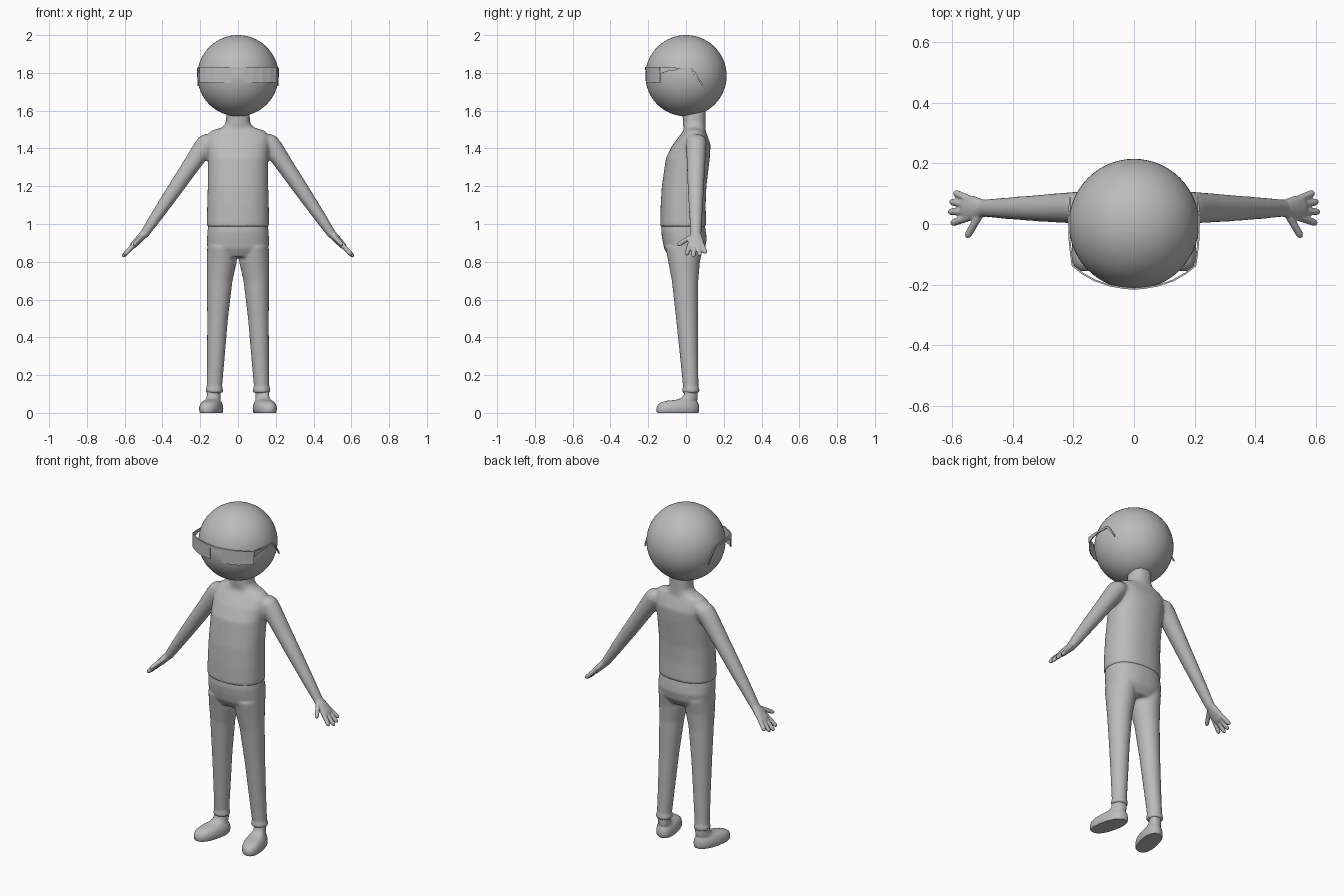
import bpy, bmesh, math
from mathutils import Vector

grey = bpy.data.materials.new("plain_grey")
grey.diffuse_color = (0.5, 0.5, 0.5, 1)


def finish(name, bm):
    bmesh.ops.recalc_face_normals(bm, faces=bm.faces)
    for f in bm.faces:
        f.smooth = True
    me = bpy.data.meshes.new(name)
    bm.to_mesh(me)
    bm.free()
    me.materials.append(grey)
    ob = bpy.data.objects.new(name, me)
    bpy.context.collection.objects.link(ob)
    return ob


def tube(bm, rings, axis=None, power=2.0, n=32):
    """Closed loft through rings of (centre, radius across, radius along y)."""
    rings = [(Vector(c), a, b) for c, a, b in rings]
    d = Vector(axis) if axis else rings[-1][0] - rings[0][0]
    d.normalize()
    v = Vector((0, 1, 0))
    v = (v - d * v.dot(d)).normalized()
    u = v.cross(d)
    loops = []
    for c, a, b in rings:
        loop = []
        for i in range(n):
            t = 2 * math.pi * i / n
            x, y = (math.copysign(abs(k) ** (2 / power), k) for k in (math.cos(t), math.sin(t)))
            loop.append(bm.verts.new(c + u * a * x + v * b * y))
        loops.append(loop)
    for p, q in zip(loops, loops[1:]):
        for i in range(n):
            bm.faces.new((p[i], p[(i + 1) % n], q[(i + 1) % n], q[i]))
    bm.faces.new(loops[0])
    bm.faces.new(loops[-1])


def column(profile):
    """Rings on the centre line from (z, y, half width, half depth)."""
    return [((0, y, z), a, b) for z, y, a, b in profile]


def fuse(ob, voxel, smooth):
    m = ob.modifiers.new("fuse", 'REMESH')
    m.mode, m.voxel_size, m.use_smooth_shade = 'VOXEL', voxel, True
    s = ob.modifiers.new("soften", 'SMOOTH')
    s.factor, s.iterations = 0.5, smooth


UP = (0, 0, 1)

# Head
bm = bmesh.new()
bmesh.ops.create_uvsphere(bm, u_segments=64, v_segments=32, radius=0.215)
bmesh.ops.translate(bm, verts=bm.verts, vec=(0, 0, 1.785))
finish("head", bm)

# Upper body: torso, neck and both arms
bm = bmesh.new()
tube(bm, column([(0.985, -0.015, 0.165, 0.122), (1.1, -0.015, 0.163, 0.119),
                 (1.2, -0.01, 0.16, 0.118), (1.35, 0.01, 0.16, 0.116),
                 (1.42, 0.03, 0.165, 0.1), (1.465, 0.04, 0.165, 0.075),
                 (1.495, 0.045, 0.14, 0.058), (1.51, 0.045, 0.085, 0.058),
                 (1.535, 0.043, 0.064, 0.06), (1.62, 0.043, 0.06, 0.062)]), UP, 2.3, 48)
for s in (1, -1):
    tube(bm, [((s * 0.135, 0.055, 1.455), 0.04, 0.045), ((s * 0.16, 0.055, 1.435), 0.052, 0.054),
              ((s * 0.1875, 0.054, 1.4), 0.052, 0.053), ((s * 0.26, 0.053, 1.293), 0.045, 0.048),
              ((s * 0.34, 0.052, 1.176), 0.04, 0.042), ((s * 0.43, 0.052, 1.044), 0.032, 0.035),
              ((s * 0.495, 0.052, 0.948), 0.024, 0.029), ((s * 0.51, 0.052, 0.93), 0.02, 0.026)])
fuse(finish("torso_and_arms", bm), 0.009, 5)


# Hands: palm, four fingers and thumb
def on_hand(s, x, y):
    return (s * x, y, 0.952 - 1.056 * (x - 0.4925))


bm = bmesh.new()
for s in (1, -1):
    tube(bm, [(on_hand(s, x, y), a, b) for x, y, a, b in
              ((0.475, 0.052, 0.022, 0.027), (0.5, 0.052, 0.022, 0.029), (0.53, 0.052, 0.02, 0.041),
               (0.555, 0.052, 0.017, 0.041), (0.566, 0.052, 0.012, 0.035))])
    for x0, y0, x1, y1 in ((0.54, 0.08, 0.594, 0.104), (0.54, 0.062, 0.607, 0.074),
                           (0.54, 0.042, 0.612, 0.04), (0.54, 0.024, 0.603, 0.002),
                           (0.505, 0.038, 0.553, -0.045)):
        a, b = Vector(on_hand(s, x0, y0)), Vector(on_hand(s, x1, y1))
        tube(bm, [(a.lerp(b, t), r, r) for t, r in
                  ((0, 0.013), (0.5, 0.0125), (0.85, 0.012), (0.95, 0.009), (1, 0.004))], n=16)
fuse(finish("hands", bm), 0.004, 4)

# Trousers: hips, legs and cuffs
bm = bmesh.new()
tube(bm, column([(1.01, -0.015, 0.155, 0.112), (0.96, -0.013, 0.162, 0.118), (0.92, -0.008, 0.164, 0.118),
                 (0.87, -0.008, 0.163, 0.108), (0.825, -0.01, 0.14, 0.08)]), UP, 2.3, 48)
for s in (1, -1):
    tube(bm, [((s * x, y, z), a, b) for x, y, z, a, b in
              ((0.085, -0.01, 0.88, 0.078, 0.1), (0.086, -0.01, 0.8, 0.08, 0.084),
               (0.097, -0.005, 0.7, 0.068, 0.07), (0.108, 0.005, 0.5, 0.055, 0.058),
               (0.117, 0.016, 0.3, 0.047, 0.048), (0.125, 0.025, 0.14, 0.041, 0.041),
               (0.125, 0.026, 0.125, 0.046, 0.046), (0.125, 0.026, 0.105, 0.046, 0.046))], UP)
fuse(finish("trousers", bm), 0.008, 4)

# Shoes with ankles, toes turned outward
bm = bmesh.new()
tube(bm, [((0.128, y, z), a, b) for z, y, a, b in
          ((0, -0.043, 0.053, 0.108), (0.006, -0.043, 0.057, 0.112), (0.025, -0.043, 0.058, 0.113),
           (0.042, -0.041, 0.055, 0.109), (0.055, -0.035, 0.049, 0.098), (0.064, -0.022, 0.042, 0.08),
           (0.069, 0.002, 0.038, 0.058), (0.078, 0.018, 0.036, 0.043), (0.095, 0.025, 0.035, 0.036),
           (0.13, 0.026, 0.035, 0.035))], UP, 2.3, 40)
for v in bm.verts:
    v.co.x -= 0.2 * (v.co.y - 0.026)
ob = finish("shoes", bm)
for p in ob.data.polygons:
    p.use_smooth = len(p.vertices) == 4
m = ob.modifiers.new("pair", 'MIRROR')


# Glasses: upright ribbons along points of (x, y, bottom, top)
def ribbon(name, pts, thick):
    bm = bmesh.new()
    cols = [(bm.verts.new((x, y, lo)), bm.verts.new((x, y, hi))) for x, y, lo, hi in pts]
    for p, q in zip(cols, cols[1:]):
        bm.faces.new((p[0], q[0], q[1], p[1]))
    ob = finish(name, bm)
    for p in ob.data.polygons:
        p.use_smooth = False
    m = ob.modifiers.new("pair", 'MIRROR')
    m.use_mirror_merge = True
    m = ob.modifiers.new("thickness", 'SOLIDIFY')
    m.thickness, m.offset = thick, 0


front = [(0, -0.214), (0.035, -0.211), (0.08, -0.203), (0.13, -0.186), (0.17, -0.163), (0.203, -0.137)]
ribbon("glasses_brow", [(x, y, 1.815, 1.832) for x, y in front], 0.006)
ribbon("glasses_lens", [(x, y, 1.745 + 0.05 * abs(x - 0.1) ** 1.0, 1.818) for x, y in front[1:]], 0.004)
ribbon("glasses_temple", [(0.203, -0.137, 1.795, 1.832), (0.208, -0.1, 1.808, 1.83),
                          (0.213, -0.05, 1.815, 1.827), (0.215, 0.03, 1.81, 1.823),
                          (0.213, 0.05, 1.785, 1.803), (0.211, 0.088, 1.73, 1.742)], 0.006)
